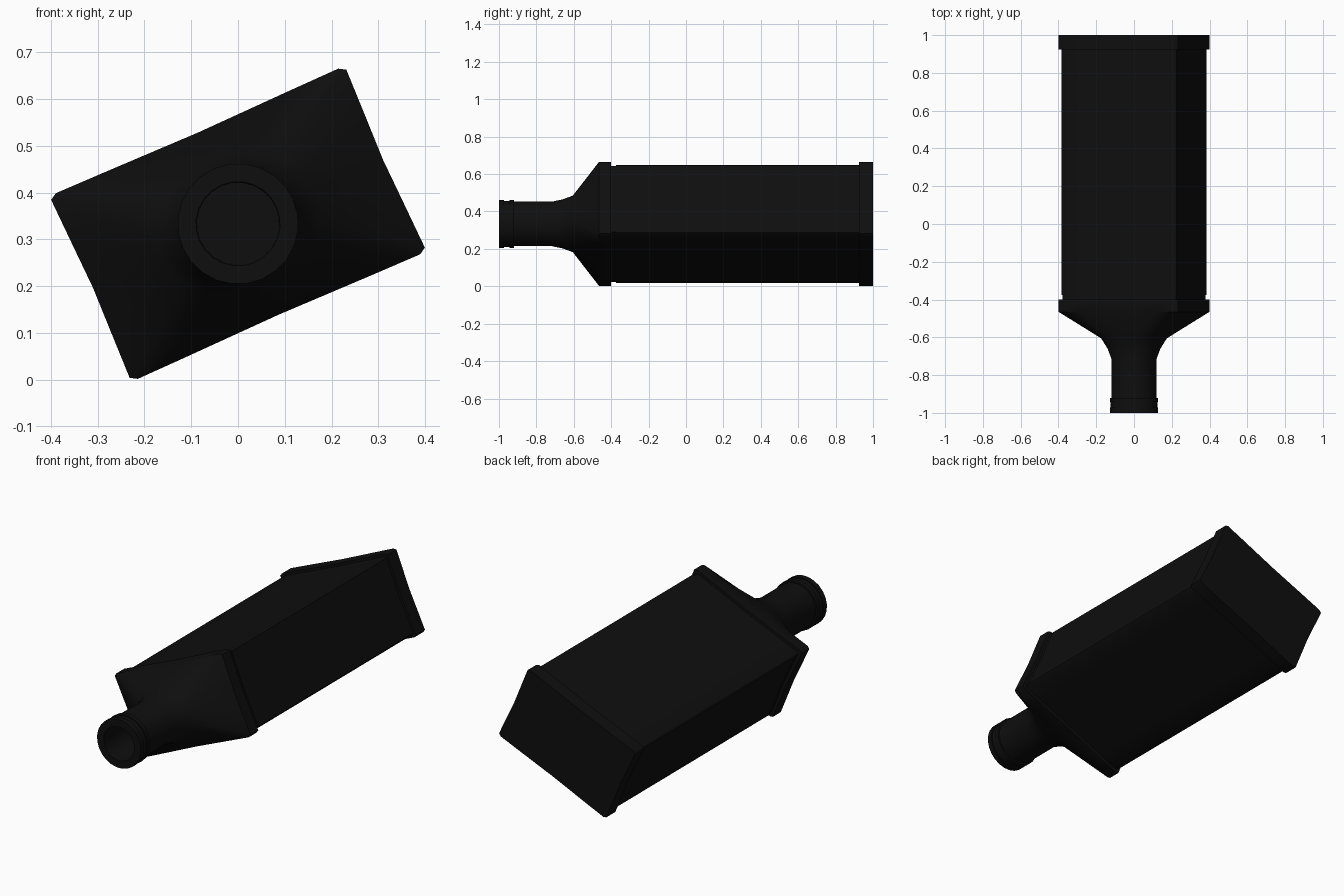
import bpy, bmesh, math

cube = bpy.data.objects.get("Cube")
if cube:
    bpy.data.objects.remove(cube, do_unlink=True)

black = bpy.data.materials.new("black_glass")
black.use_nodes = True
colour = (0.0045, 0.0045, 0.0045, 1)
black.diffuse_color = colour
black.node_tree.nodes["Principled BSDF"].inputs["Base Color"].default_value = colour

TILT = math.radians(23.8)
CENTRE_Z = 0.3335

# One quarter of the chamfered, slightly hollow-sided rectangular section
QUARTER = [(0.339, 0), (0.342, 0.1), (0.345, 0.208),
           (0.33, 0.217), (0.22, 0.216), (0.11, 0.2145)]
END = (0, 0.213)
SIDES = 4 * len(QUARTER)


def box_section(inset):
    """Full rectangular outline, pulled in evenly by inset."""
    half = QUARTER + [END] + [(-u, v) for u, v in reversed(QUARTER)]
    outline = half + [(u, -v) for u, v in reversed(half[1:-1])]
    fu, fv = 1 - inset / 0.345, 1 - inset / 0.217
    return [(u * fu, v * fv) for u, v in outline]


def round_section(ru, rv=None):
    rv = rv or ru
    steps = [math.tau * i / SIDES for i in range(SIDES)]
    return [(ru * math.cos(a), rv * math.sin(a)) for a in steps]


def loft(name, rings):
    """Skin a list of (y, section) rings and cap both ends."""
    bm = bmesh.new()
    c, s = math.cos(TILT), math.sin(TILT)
    loops = [[bm.verts.new((u * c - v * s, y, CENTRE_Z + u * s + v * c))
              for u, v in section] for y, section in rings]
    for a, b in zip(loops, loops[1:]):
        for i in range(SIDES):
            j = (i + 1) % SIDES
            bm.faces.new((a[i], a[j], b[j], b[i]))
    bm.faces.new(loops[0])
    bm.faces.new(loops[-1])
    bmesh.ops.recalc_face_normals(bm, faces=bm.faces)
    mesh = bpy.data.meshes.new(name)
    bm.to_mesh(mesh)
    bm.free()
    mesh.materials.append(black)
    obj = bpy.data.objects.new(name, mesh)
    bpy.context.collection.objects.link(obj)
    bpy.ops.object.select_all(action='DESELECT')
    obj.select_set(True)
    bpy.context.view_layer.objects.active = obj
    bpy.ops.object.shade_smooth_by_angle(angle=math.radians(35))
    return obj


# Base rim, recessed panels, shoulder rim and groove
body = [(1, box_section(0)), (0.925, box_section(0)),
        (0.925, box_section(0.013)), (-0.375, box_section(0.013)),
        (-0.375, box_section(0.016)), (-0.4, box_section(0.016)),
        (-0.4, box_section(0)), (-0.465, box_section(0))]
# Shoulder narrowing into the round neck
shoulder = [(-0.605, round_section(0.18, 0.145)),
            (-0.66, round_section(0.143, 0.129)),
            (-0.715, round_section(0.12))]
# Neck with two lip rings and the hollow mouth
neck = [(y, round_section(r)) for y, r in (
    (-0.92, 0.12), (-0.92, 0.129), (-0.943, 0.129), (-0.943, 0.124),
    (-0.972, 0.124), (-0.972, 0.129), (-1, 0.129),
    (-1, 0.09), (-0.66, 0.088))]

loft("bottle", body + shoulder + neck)
